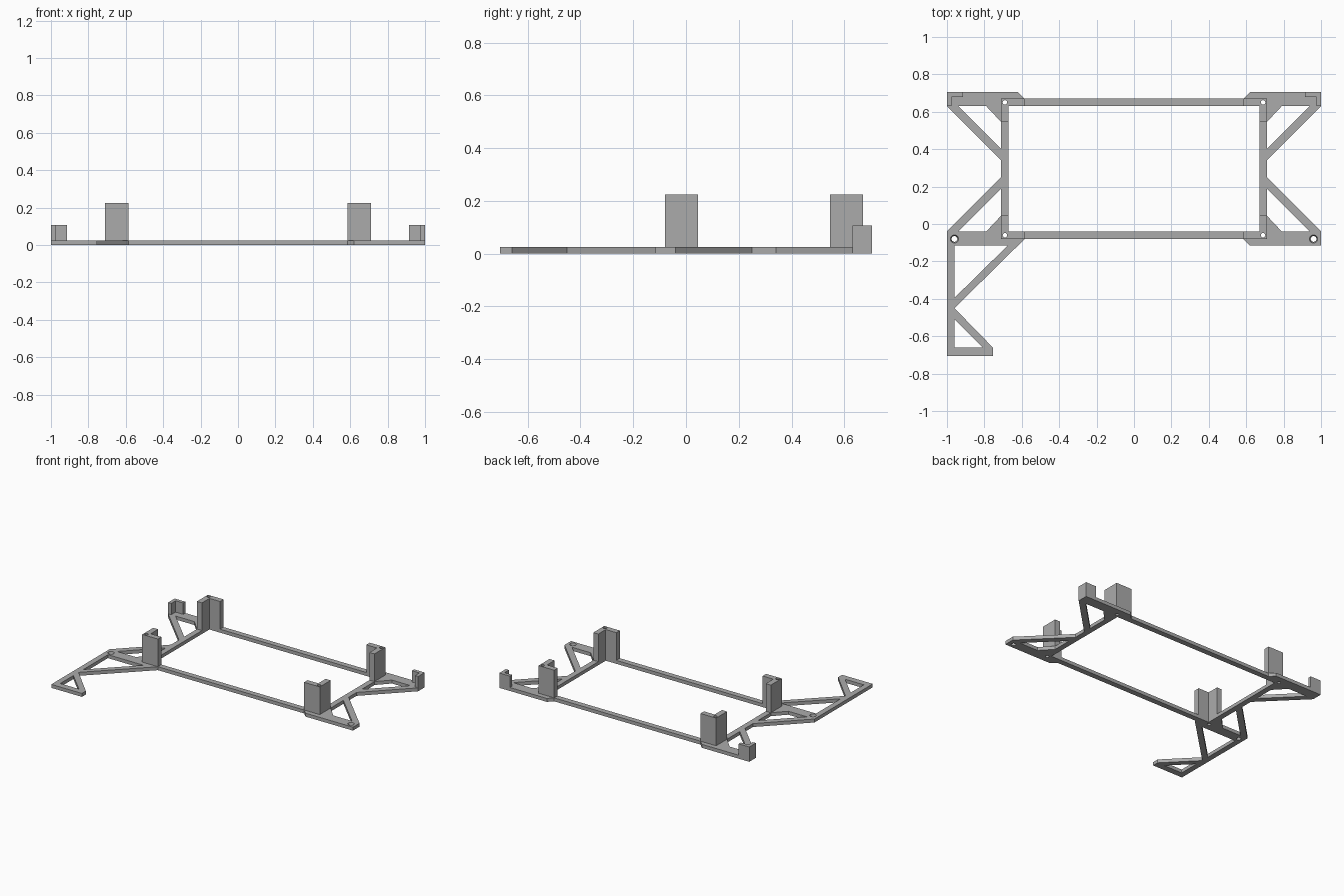
import bpy, bmesh

T = 0.025          # plate thickness
CY = 0.295         # centre line of the rectangular frame

cube = bpy.data.objects.get("Cube")
if cube:
    bpy.data.objects.remove(cube, do_unlink=True)

grey = bpy.data.materials.new("grey plastic")
grey.use_nodes = True
colour = (0.41, 0.41, 0.41, 1)
grey.diffuse_color = colour
grey.node_tree.nodes["Principled BSDF"].inputs["Base Color"].default_value = colour


def add_object(name, bm):
    bmesh.ops.recalc_face_normals(bm, faces=bm.faces)
    mesh = bpy.data.meshes.new(name)
    bm.to_mesh(mesh)
    bm.free()
    mesh.materials.append(grey)
    obj = bpy.data.objects.new(name, mesh)
    bpy.context.collection.objects.link(obj)
    return obj


def prism(name, outline, z0=0.0, z1=T, sx=1, sy=1, cy=0.0):
    """Extrude a flat outline upward, optionally mirrored in x or y."""
    bm = bmesh.new()
    face = bm.faces.new([bm.verts.new((sx * x, cy + sy * y, z0)) for x, y in outline])
    top = bmesh.ops.extrude_face_region(bm, geom=[face])["geom"]
    verts = [v for v in top if isinstance(v, bmesh.types.BMVert)]
    bmesh.ops.translate(bm, verts=verts, vec=(0, 0, z1 - z0))
    return add_object(name, bm)


def rect(x0, y0, x1, y1):
    return [(x0, y0), (x1, y0), (x1, y1), (x0, y1)]


def cut(target, cutter):
    """Subtract the cutter from the target, then discard it."""
    cutter.hide_render = True
    mod = target.modifiers.new("cut", "BOOLEAN")
    mod.operation, mod.solver, mod.object = "DIFFERENCE", "EXACT", cutter
    bpy.context.view_layer.objects.active = target
    bpy.ops.object.modifier_apply(modifier=mod.name)
    bpy.data.objects.remove(cutter, do_unlink=True)


def drill(target, x, y, r_low, r_high, z0, z1):
    bm = bmesh.new()
    bmesh.ops.create_cone(bm, cap_ends=True, segments=24, radius1=r_low,
                          radius2=r_high, depth=z1 - z0)
    bmesh.ops.translate(bm, verts=bm.verts, vec=(x, y, (z0 + z1) / 2))
    cut(target, add_object("hole_cutter", bm))


# Rectangular frame
frame = prism("frame", rect(-0.71, -0.375, 0.71, 0.375), cy=CY)
cut(frame, prism("opening_cutter", rect(-0.67, -0.335, 0.67, 0.335), -0.1, 0.1, cy=CY))

# Outlines for the +x, +y corner, relative to the frame centre
pad = [(1, .335), (1, .41), (.62, .41), (.585, .375), (.71, .375), (.71, .25), (.79, .335)]
strut = [(1, .335), (.71, .045), (.71, .105), (.94, .335)]
post = [(.71, .375), (.585, .375), (.585, .335), (.67, .335), (.67, .25), (.71, .25)]
clip = [(1, .41), (.915, .41), (.915, .385), (.975, .385), (.975, .335), (1, .335)]

for sx, side in ((1, "left"), (-1, "right")):
    for sy, end in ((1, "back"), (-1, "front")):
        tag = end + "_" + side
        place = dict(sx=sx, sy=sy, cy=CY)
        plate = prism(tag + "_corner_pad", pad, **place)
        prism(tag + "_strut", strut, **place)
        corner = prism(tag + "_post", post, T, 0.225, **place)
        # Pin hole through post and frame
        hx, hy = sx * 0.69, CY + sy * 0.355
        for part in (frame, corner):
            drill(part, hx, hy, 0.012, 0.012, -0.1, 0.3)
        if sy > 0:
            prism(tag + "_clip", clip, T, 0.107, **place)
        else:
            # Tapered screw hole
            drill(plate, sx * 0.96, -0.08, 0.014, 0.023, -0.005, T + 0.005)

# Extended bracket at the front right
prism("bracket_rail", rect(-1, -.705, -.96, -.115))
prism("bracket_brace", [(-.62, -.115), (-.96, -.45), (-.96, -.395), (-.675, -.115)])
prism("bracket_foot", rect(-.96, -.705, -.755, -.66))
prism("bracket_foot_brace", [(-.96, -.45), (-.96, -.51), (-.81, -.66), (-.755, -.66)])
